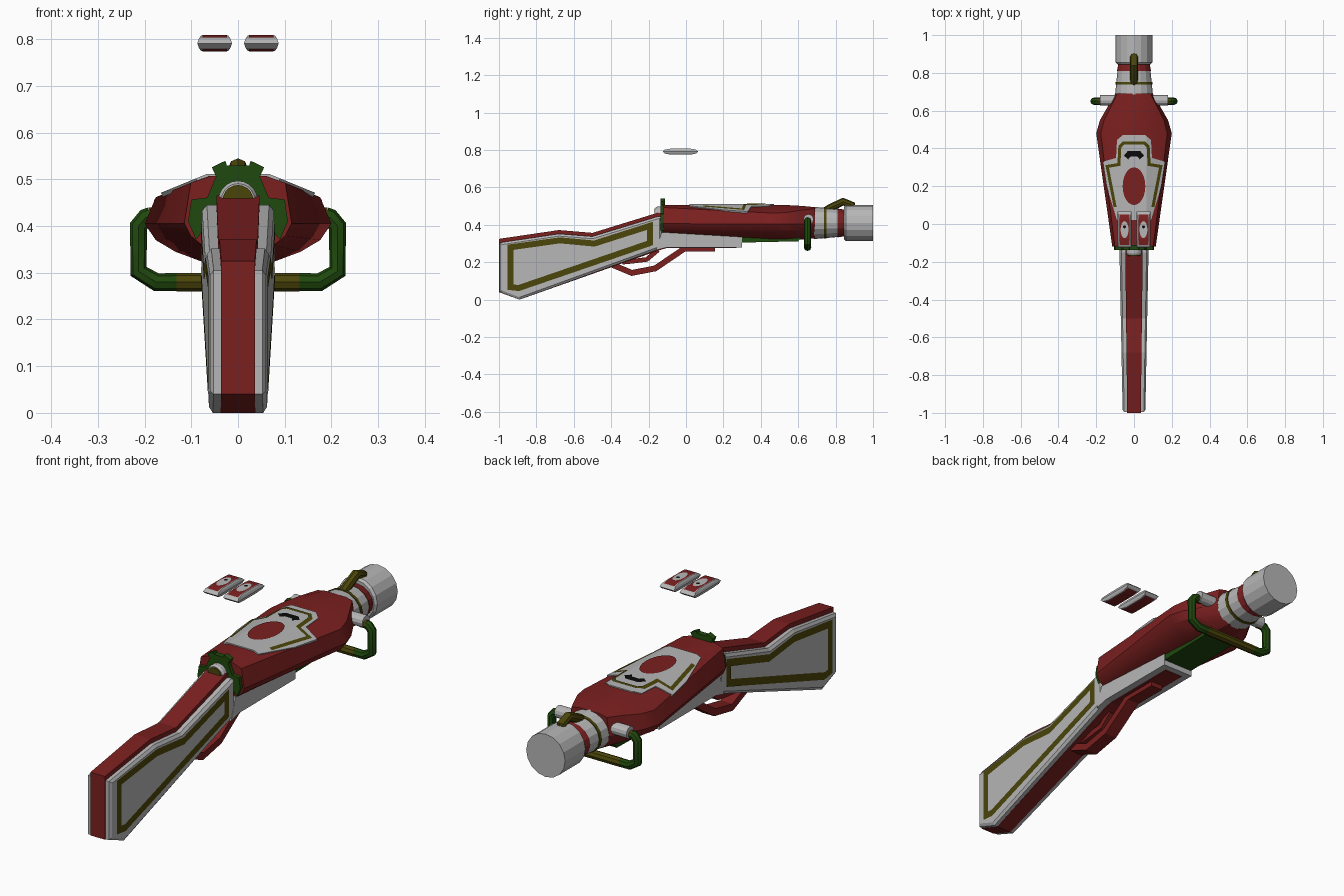
import bpy, bmesh
from math import sin, cos, pi, radians
from mathutils import Vector

cube = bpy.data.objects.get("Cube")
if cube:
    bpy.data.objects.remove(cube)


def material(name, rgb):
    m = bpy.data.materials.new(name)
    m.use_nodes = True
    m.diffuse_color = (*rgb, 1)
    m.node_tree.nodes["Principled BSDF"].inputs["Base Color"].default_value = (*rgb, 1)
    return m


RED = material("deep red", (.2, .014, .014))
WHITE = material("pale grey", (.47, .47, .47))
GREEN = material("dark green", (.014, .065, .004))
GOLD = material("olive gold", (.07, .06, .003))
BLACK = material("black", (.003, .003, .003))


def finish(name, bm, mat, mirror=False):
    me = bpy.data.meshes.new(name)
    bm.to_mesh(me)
    bm.free()
    me.materials.append(mat)
    ob = bpy.data.objects.new(name, me)
    bpy.context.scene.collection.objects.link(ob)
    if mirror:
        ob.modifiers.new("Mirror", 'MIRROR')
    return ob


def smooth(ob, angle):
    bpy.ops.object.select_all(action='DESELECT')
    bpy.context.view_layer.objects.active = ob
    ob.select_set(True)
    if ob.type == 'CURVE':
        bpy.ops.object.convert(target='MESH')
    bpy.ops.object.shade_smooth_by_angle(angle=radians(angle))


def loft(name, rings, mat, mirror=False):
    """Closed solid through rings of equal length."""
    bm = bmesh.new()
    vs = [[bm.verts.new(p) for p in r] for r in rings]
    n = len(rings[0])
    for a, b in zip(vs, vs[1:]):
        for i in range(n):
            bm.faces.new((a[i], a[(i + 1) % n], b[(i + 1) % n], b[i]))
    bm.faces.new(vs[0])
    bm.faces.new(vs[-1])
    bmesh.ops.recalc_face_normals(bm, faces=bm.faces)
    return finish(name, bm, mat, mirror)


def offset(path, d, closed=False):
    """Shift a 2D path sideways with mitred corners."""
    pts, out = [Vector(p) for p in path], []
    n = len(pts)
    for i, p in enumerate(pts):
        a = pts[i - 1] if i or closed else None
        b = pts[(i + 1) % n] if i < n - 1 or closed else None
        u = (p - a).normalized() if a is not None else (b - p).normalized()
        v = (b - p).normalized() if b is not None else u
        m = (u + v).normalized()
        out.append(p + Vector((-m.y, m.x)) * d / max(.4, m.dot(u)))
    return out


def band(path, w):
    return offset(path, w / 2) + offset(path, -w / 2)[::-1]


def mirrored(half):
    return half + [(-x, z) for x, z in reversed(half) if x > 0]


def ellipse(cx, cy, rx, ry, n=24):
    return [(cx + rx * cos(2 * pi * i / n), cy + ry * sin(2 * pi * i / n)) for i in range(n)]


def slab_x(name, poly, hw, mat):
    return loft(name, [[(s * hw, y, z) for y, z in poly] for s in (-1, 1)], mat)


def slab_y(name, poly, y0, y1, mat):
    return loft(name, [[(x, y, z) for x, z in poly] for y in (y0, y1)], mat)


def lathe(name, stations, mat, n=16, zc=.41, squash=1):
    return loft(name, [[(x, y, z) for x, z in ellipse(0, zc, r, r * squash, n)]
                       for y, r in stations], mat)


def tube(name, pts, r, mat, mirror=False):
    cu = bpy.data.curves.new(name, 'CURVE')
    cu.dimensions, cu.bevel_depth, cu.bevel_resolution, cu.use_fill_caps = '3D', r, 2, True
    sp = cu.splines.new('POLY')
    sp.points.add(len(pts) - 1)
    for q, p in zip(sp.points, pts):
        q.co = (*p, 1)
    cu.materials.append(mat)
    ob = bpy.data.objects.new(name, cu)
    bpy.context.scene.collection.objects.link(ob)
    smooth(ob, 40)
    if mirror:
        ob.modifiers.new("Mirror", 'MIRROR')


# Main body: flat ridge, constant upper slopes, flanks that follow the width
RIDGE = .066


def top_z(x):
    return .507 - .41 * max(0, abs(x) - RIDGE)


def body_ring(y, w, up, low):
    half = [(RIDGE * min(1, w * 8), top_z(0)), (.88 * w, top_z(.88 * w)), (w, .405),
            (.88 * w, .37), (.67 * w, .345), (.36 * w, .322)]
    return [(x, y, .41 + (z - .41) * (up if z > .41 else low)) for x, z in mirrored(half)]


smooth(loft("body", [body_ring(*s) for s in
                     ((-.12, .115, 1, .78), (.48, .2, 1, 1), (.55, .18, .98, 1),
                      (.62, .14, .94, 1), (.69, .1, .87, .93))], RED), 25)


def drape(name, poly, lift, mat, thick=0, mirror=False):
    """Fold a flat outline over the ridge and slopes of the body."""
    bm = bmesh.new()
    bm.faces.new([bm.verts.new((p[0], p[1], 0)) for p in poly])
    bmesh.ops.triangulate(bm, faces=bm.faces[:])
    for s in (-1, 1):
        bmesh.ops.bisect_plane(bm, geom=bm.verts[:] + bm.edges[:] + bm.faces[:],
                               plane_co=(s * RIDGE, 0, 0), plane_no=(1, 0, 0))
    bm.normal_update()
    for f in bm.faces:
        if f.normal.z < 0:
            f.normal_flip()
    for v in bm.verts:
        v.co.z = top_z(v.co.x) + lift
    ob = finish(name, bm, mat, mirror)
    if thick:
        mod = ob.modifiers.new("Thickness", 'SOLIDIFY')
        mod.thickness, mod.offset = thick, -1


# Top plate and its inlays
drape("top_plate", mirrored([(.06, .47), (.09, .445), (.095, .35), (.165, .33), (.145, .2), (.09, .02)]),
      .005, WHITE, .01)
drape("top_plate_trim", band([(0, .43), (.055, .43), (.075, .41), (.08, .315), (.142, .305), (.1, .09)], .016),
      .008, GOLD, mirror=True)
drape("top_medallion", ellipse(0, .2, .06, .1), .008, RED)
drape("top_slot", band([(-.042, .352), (-.025, .372), (.025, .372), (.042, .352)], .03), .008, BLACK)

# Neck and muzzle
lathe("neck", [(.685, .1), (.815, .087)], WHITE, squash=.86)
lathe("neck_ring", [(.738, .098), (.752, .097)], GOLD, squash=.86)
lathe("neck_collar", [(.81, .09), (.86, .08)], RED, squash=.86)
lathe("muzzle", [(.845, .088), (.855, .097), (1, .097)], WHITE)


# Stock: red core between two bevelled cheeks, all tapering to the rear
def stock_ring(poly, w):
    return [(w * (1 + .33 * (y + 1)), y, z) for y, z in poly]


CORE = [(-1, .325), (-.68, .372), (-.5, .357), (-.15, .465), (-.11, .46), (-.11, .28), (-.14, .265), (-.89, 0), (-1, .04)]
CHEEK = [(-.995, .305), (-.68, .352), (-.5, .338), (-.15, .445), (-.13, .445), (-.13, .275), (-.89, 0), (-.995, .04)]
loft("stock_core", [stock_ring(CORE, -.036), stock_ring(CORE, .036)], RED)
loft("stock_cheek", [stock_ring(CHEEK, .034), stock_ring(CHEEK, .052),
                     stock_ring(offset(CHEEK, -.012, True), .06)], WHITE, True)

# Inlaid line around each cheek
LINE = [(-.938, .28), (-.675, .317), (-.49, .3), (-.192, .395), (-.192, .303), (-.895, .062), (-.938, .067)]
bm = bmesh.new()
a, b = [[bm.verts.new(p) for p in stock_ring(offset(LINE, d, True), .0625)] for d in (.016, -.016)]
for i in range(len(LINE)):
    bm.faces.new((a[i - 1], a[i], b[i], b[i - 1]))
bm.normal_update()
for f in bm.faces:
    if f.normal.x < 0:
        f.normal_flip()
finish("cheek_line", bm, GOLD, True)

# Underside: rail with red centre strip, green panel, trigger guard and trigger
slab_x("under_rail", [(-.16, .265), (-.13, .36), (.3, .345), (.3, .28), (-.1, .28)], .078, WHITE)
slab_x("under_strip", [(-.15, .262), (-.1, .277), (.27, .277), (.27, .285), (-.1, .285)], .045, RED)
slab_x("under_panel", [(.29, .34), (.29, .305), (.6, .312), (.63, .35)], .075, GREEN)
slab_x("trigger_guard", band([(-.39, .185), (-.29, .143), (-.165, .167), (-.01, .272), (.155, .272)], .031), .03, RED)
slab_x("trigger", band([(-.15, .265), (-.21, .215), (-.29, .205), (-.34, .2)], .024), .018, RED)

# Rear sight: notched green plate with a round boss
slab_y("rear_sight", mirrored([(0, .53), (.024, .53), (.027, .54), (.056, .526), (.047, .506), (.066, .461),
                               (.1, .457), (.107, .41), (.09, .371), (.075, .39), (.06, .36), (0, .36)]),
       -.137, -.112, GREEN)
lathe("sight_boss", [(-.165, .036), (-.155, .042), (-.12, .042)], WHITE, 20, .455)
lathe("sight_boss_face", [(-.169, .033), (-.16, .033)], GOLD, 20, .455)

# Carrying loop under the neck
Y = .65
loft("loop_mount", [[(x, Y + .005 + a, z) for a, z in ellipse(0, .43, .027, .027, 12)]
                    for x in (.07, .18)], WHITE, True)
tube("loop_elbow", [(.16, Y, .421), (.192, Y, .421)], .019, GOLD, True)
tube("loop_side", [(.188, Y, .421), (.198, Y, .418), (.213, Y, .4), (.213, Y, .303), (.175, Y, .28), (.13, Y, .28)],
     .0195, GREEN, True)
tube("loop_grip", [(-.132, Y, .28), (.132, Y, .28)], .02, GOLD)

# Bent tube above the neck
tube("front_sight", [(0, .74, .47), (0, .77, .49), (0, .84, .524), (0, .885, .507), (0, .885, .48)], .021, GOLD)

# Pair of floating lens-shaped tokens with red inset faces
CX, CY, CZ = .05, -.03, .7915
H = .0165


def token_ring(hx, hy, z):
    return [(CX + sx * hx, CY + sy * hy, CZ + z) for sx, sy in ((-1, -1), (1, -1), (1, 1), (-1, 1))]


RIM = [(.029, .05, H), (.0335, .084, .0105), (.037, .095, 0)]
loft("token", [token_ring(*r) for r in RIM] + [token_ring(x, y, -z) for x, y, z in RIM[1::-1]], WHITE, True)
for side, s in (("upper", 1), ("lower", -1)):
    bm = bmesh.new()
    rows = [[bm.verts.new((CX + sx * .026, CY + y, CZ + s * (z + .001))) for sx in (-1, 1)]
            for y, z in ((-.08, .0112), (-.05, H), (.05, H), (.08, .0112))]
    for a, b in zip(rows, rows[1:]):
        quad = (a[0], a[1], b[1], b[0])
        bm.faces.new(quad if s > 0 else quad[::-1])
    finish("token_" + side + "_panel", bm, RED, True)
for name, cy, rx, ry, lift, mat in (("token_oval", CY, .021, .045, .003, WHITE),
                                    ("token_mark", CY + .015, .008, .008, .0045, BLACK)):
    bm = bmesh.new()
    bm.faces.new([bm.verts.new((x, y, CZ + H + lift)) for x, y in ellipse(CX, cy, rx, ry, 16)])
    finish(name, bm, mat, True)
